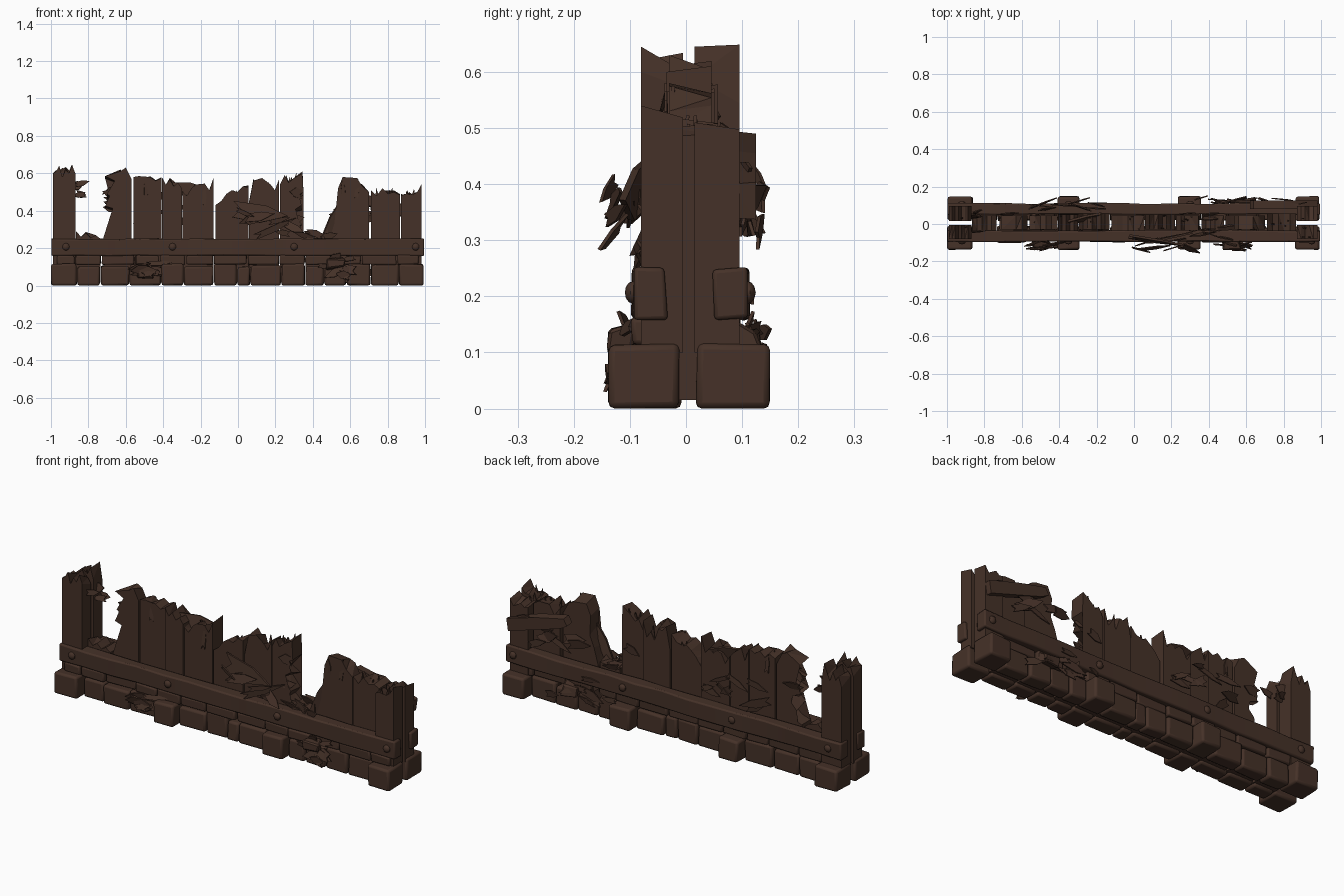
import bpy, bmesh, math, random
from mathutils import Vector, Matrix

if "Cube" in bpy.data.objects:
    bpy.data.objects.remove(bpy.data.objects["Cube"])

random.seed(7)
brown = bpy.data.materials.new("dark_brown_wood")
brown.diffuse_color = (0.06, 0.031, 0.021, 1)
brown.use_nodes = True
brown.node_tree.nodes["Principled BSDF"].inputs["Base Color"].default_value = brown.diffuse_color


def finish(name, bm, bevel=0, segs=2, smooth=False):
    bmesh.ops.recalc_face_normals(bm, faces=bm.faces)
    me = bpy.data.meshes.new(name)
    bm.to_mesh(me)
    bm.free()
    me.materials.append(brown)
    ob = bpy.data.objects.new(name, me)
    bpy.context.collection.objects.link(ob)
    if bevel:
        m = ob.modifiers.new("soft_edges", 'BEVEL')
        m.width, m.segments = bevel, segs
    if smooth:
        bpy.context.view_layer.objects.active = ob
        ob.select_set(True)
        bpy.ops.object.shade_smooth_by_angle(angle=math.radians(40))
        ob.select_set(False)
    return ob


def add_box(bm, x0, x1, y0, y1, z0, z1, wobble=0.0):
    c = Vector(((x0 + x1) / 2, (y0 + y1) / 2, (z0 + z1) / 2))
    m = Matrix.Translation(c) @ Matrix.Diagonal((x1 - x0, y1 - y0, z1 - z0, 1))
    vs = bmesh.ops.create_cube(bm, size=1, matrix=m)['verts']
    for v in vs:
        v.co += Vector([random.uniform(-wobble, wobble) for _ in range(3)])
        v.co.z = max(v.co.z, 0)


def prism(name, outline, y0, y1, jitter=0.03):
    # outline in x,z extruded along y; torn edges differ front to back
    bm = bmesh.new()
    fr = [bm.verts.new((x, y0, z)) for x, z in outline]
    bk = [bm.verts.new((x, y1, z - (random.uniform(-0.4, 1) * jitter if z > 0.27 else 0)))
          for x, z in outline]
    n = len(outline)
    bm.faces.new(fr)
    bm.faces.new(bk[::-1])
    for i in range(n):
        j = (i + 1) % n
        bm.faces.new((fr[j], fr[i], bk[i], bk[j]))
    bmesh.ops.triangulate(bm, faces=bm.faces[:])
    return finish(name, bm)


def plank(name, x0, x1, tops, y0, y1, z0=0.015, jitter=0.03):
    n = len(tops) - 1
    top = [(x1 - (x1 - x0) * i / n, z) for i, z in enumerate(reversed(tops))]
    prism(name, [(x0, z0), (x1, z0)] + top, y0, y1, jitter)


def add_shard(bm, pos, direction, length, width, thick=0.006):
    # thin pointed splinter with a forked blunt end
    d = Vector(direction).normalized()
    side = d.cross(Vector((random.uniform(-.3, .3), 1, random.uniform(-.4, .4)))).normalized()
    nrm = d.cross(side)
    pts = [(-.5, -.3), (-.35, .1), (-.5, .5), (.1, .35), (.5, -.1), (0, -.5)]
    p = Vector(pos)
    lo, hi = [], []
    for a, b in pts:
        q = p + d * a * length + side * b * width
        q.y = max(-0.155, min(0.155, q.y))
        q.z = max(0.01, q.z)
        lo.append(bm.verts.new(q - nrm * thick / 2))
        hi.append(bm.verts.new(q + nrm * thick / 2))
    bm.faces.new(lo[::-1])
    bm.faces.new(hi)
    for i in range(6):
        j = (i + 1) % 6
        bm.faces.new((lo[i], lo[j], hi[j], hi[i]))
    bmesh.ops.triangulate(bm, faces=bm.faces[:])


# stone footing, two courses on both sides, bigger blocks as piers
bottom = [-1, -.86, -.735, -.58, -.41, -.29, -.13, -.005, .065, .23, .36, .46, .58, .71, .86, .995]
upper = [-.97, -.87, -.73, -.55, -.42, -.28, -.13, .05, .22, .36, .5, .66, .85, .97]
piers = {-1, -.41, .23, .86}
for side, s, off in (("front", -1, .01), ("back", 1, .005)):
    bm = bmesh.new()
    for a, b in zip(bottom, bottom[1:]):
        big = a in piers
        out = (.137 if s < 0 else .148) if big else random.uniform(.085, .1)
        ys = sorted((s * (.02 - off * (s < 0)), s * out))
        add_box(bm, a + .003, b - .003, ys[0], ys[1], 0,
                .116 if big else random.uniform(.1, .116), .003)
    finish(side + "_footing_stones", bm, .011, 2, True)
    bm = bmesh.new()
    for a, b in zip(upper, upper[1:]):
        ys = sorted((s * .02, s * random.uniform(.08, .097)))
        add_box(bm, a + .003, b - .003, ys[0], ys[1], .112, .162, .003)
    finish(side + "_upper_stones", bm, .008, 2, True)

# horizontal beams with bolt heads
for side, y0, y1, yo in (("front", -.095, -.035, -.095), ("back", .05, .11, .11)):
    bm = bmesh.new()
    add_box(bm, -.998, .995, y0, y1, .16, .25)
    bmesh.ops.subdivide_edges(
        bm, edges=[e for e in bm.edges if abs(e.verts[0].co.x - e.verts[1].co.x) > 1], cuts=12)
    for v in bm.verts:
        v.co.z += random.uniform(-.003, .003)
        v.co.y += random.uniform(-.004, .004)
    finish(side + "_beam", bm, .007, 2, True)
    bm = bmesh.new()
    for x in (-.92, -.35, .3, .95):
        bmesh.ops.create_uvsphere(bm, u_segments=10, v_segments=6, radius=.02,
                                  matrix=Matrix.Translation((x, yo, .207)) @ Matrix.Diagonal((1, .7, 1, 1)))
    finish(side + "_bolts", bm, smooth=True)

# doubled end posts
plank("left_post_front", -.99, -.87, [.60, .61, .64, .58, .62, .60, .645, .60], -.08, -.005, .1, .05)
plank("left_post_back", -.99, -.87, [.58, .60, .57, .63, .59, .61, .645, .59], .015, .095, .1, .05)
plank("right_post_front", .872, .98, [.48, .49, .47, .485, .50, .54], -.08, -.005, .1, .03)
plank("right_post_back", .872, .98, [.49, .48, .50, .485, .49, .51], .015, .095, .1, .03)

# middle boards with torn tops
boards = [(-.56, -.41, [.58, .585, .575, .58, .56, .575]),
          (-.407, -.30, [.58, .54, .565, .53, .55, .52]),
          (-.297, -.13, [.50, .48, .52, .54, .50, .545, .51, .57]),
          (-.12, .055, [.43, .45, .49, .51, .50, .53, .525]),
          (.06, .22, [.45, .56, .54, .575, .50, .54, .51, .57]),
          (.71, .865, [.51, .48, .52, .49, .50, .485])]
for i, (a, b, t) in enumerate(boards):
    plank("board_%d" % i, a, b, t, -.03 - .008 * (i % 2), .045 + .006 * (i % 3))

# boards torn along one side beside the two breaches
prism("torn_board_left", [(-.72, .015), (-.57, .015), (-.57, .57), (-.60, .63), (-.63, .61), (-.71, .585),
      (-.64, .55), (-.63, .51), (-.70, .49), (-.65, .45), (-.71, .425), (-.63, .40), (-.69, .35),
      (-.62, .31), (-.67, .27), (-.72, .255)], -.03, .045, .03)
prism("torn_board_middle", [(.225, .015), (.35, .015), (.35, .25), (.31, .29), (.34, .33), (.28, .39),
      (.34, .43), (.29, .46), (.35, .50), (.345, .60), (.30, .575), (.27, .55), (.25, .59), (.225, .54)],
      -.035, .045, .03)
prism("torn_board_right", [(.49, .015), (.70, .015), (.70, .50), (.665, .53), (.635, .575), (.56, .58),
      (.535, .52), (.54, .43), (.515, .33), (.49, .25)], -.03, .045, .03)
plank("breach_stub_left", -.865, -.735, [.29, .26, .28, .255, .27, .25], -.035, .045)
plank("breach_stub_right", .36, .48, [.27, .25, .26, .25, .27, .30], -.035, .045)

# upright slivers along the broken tops
bm = bmesh.new()
tops = [(-.93, .59), (-.5, .55), (-.36, .52), (-.2, .50), (0, .49), (.14, .52), (.28, .56), (.6, .54),
        (.78, .48), (.93, .48)]
for x, z in tops:
    for k in range(4):
        y = random.uniform(-.03, .05) if abs(x) < .85 else random.choice((-.07, -.02, .03, .09))
        add_shard(bm, (x + random.uniform(-.05, .05), y, z - .02),
                  (random.uniform(-.2, .2), random.uniform(-.1, .1), 1), random.uniform(.08, .13), .025)
finish("top_splinters", bm)

# splintered debris: x range, y range, z range, count, length
clusters = [(-.62, -.38, -.14, -.10, .04, .12, 9, .13),
            (.02, .32, -.14, -.06, .28, .42, 7, .14),
            (.30, .52, -.09, .06, .26, .30, 7, .11),
            (.46, .60, -.14, -.10, .05, .17, 8, .11),
            (-.70, -.60, -.06, .06, .36, .58, 7, .09),
            (-.86, -.81, -.04, .07, .42, .56, 4, .08),
            (.28, .33, -.05, .06, .35, .56, 5, .08),
            (.45, .95, .10, .14, .30, .47, 9, .13),
            (.35, .75, .10, .14, .06, .22, 10, .12),
            (-.5, -.2, .08, .13, .28, .44, 9, .14)]
bm = bmesh.new()
for x0, x1, y0, y1, z0, z1, n, ln in clusters:
    for k in range(n):
        add_shard(bm, (random.uniform(x0, x1), random.uniform(y0, y1), random.uniform(z0, z1)),
                  (random.choice((-1, 1)), random.uniform(-.4, .4), random.uniform(-.6, .4)),
                  ln * random.uniform(.6, 1.2), random.uniform(.025, .06))
finish("broken_splinters", bm)

# larger loose pieces: front slab, back slanting board, leaning sliver in the breach
bm = bmesh.new()
add_shard(bm, (.12, -.09, .39), (1, -.15, -.05), .30, .11, .012)
add_shard(bm, (.2, -.07, .31), (1, .2, .5), .25, .04, .01)
add_shard(bm, (.5, -.02, .34), (.35, 0, 1), .22, .05, .02)
add_shard(bm, (-.27, .03, .52), (1, .3, .1), .2, .08, .012)
finish("loose_pieces", bm)
prism("slanting_back_board", [(.62, .46), (.66, .44), (.97, .34), (.98, .40), (.80, .46), (.64, .495)],
      .08, .125, .01)

# rubble lumps caught on the footing
bm = bmesh.new()
for x, y, z in ((.52, -.115, .12), (-.5, -.105, .06), (.6, .11, .12)):
    add_box(bm, x - .045, x + .045, y - .025, y + .025, z - .03, z + .03, .014)
finish("rubble", bm, .006, 1)
